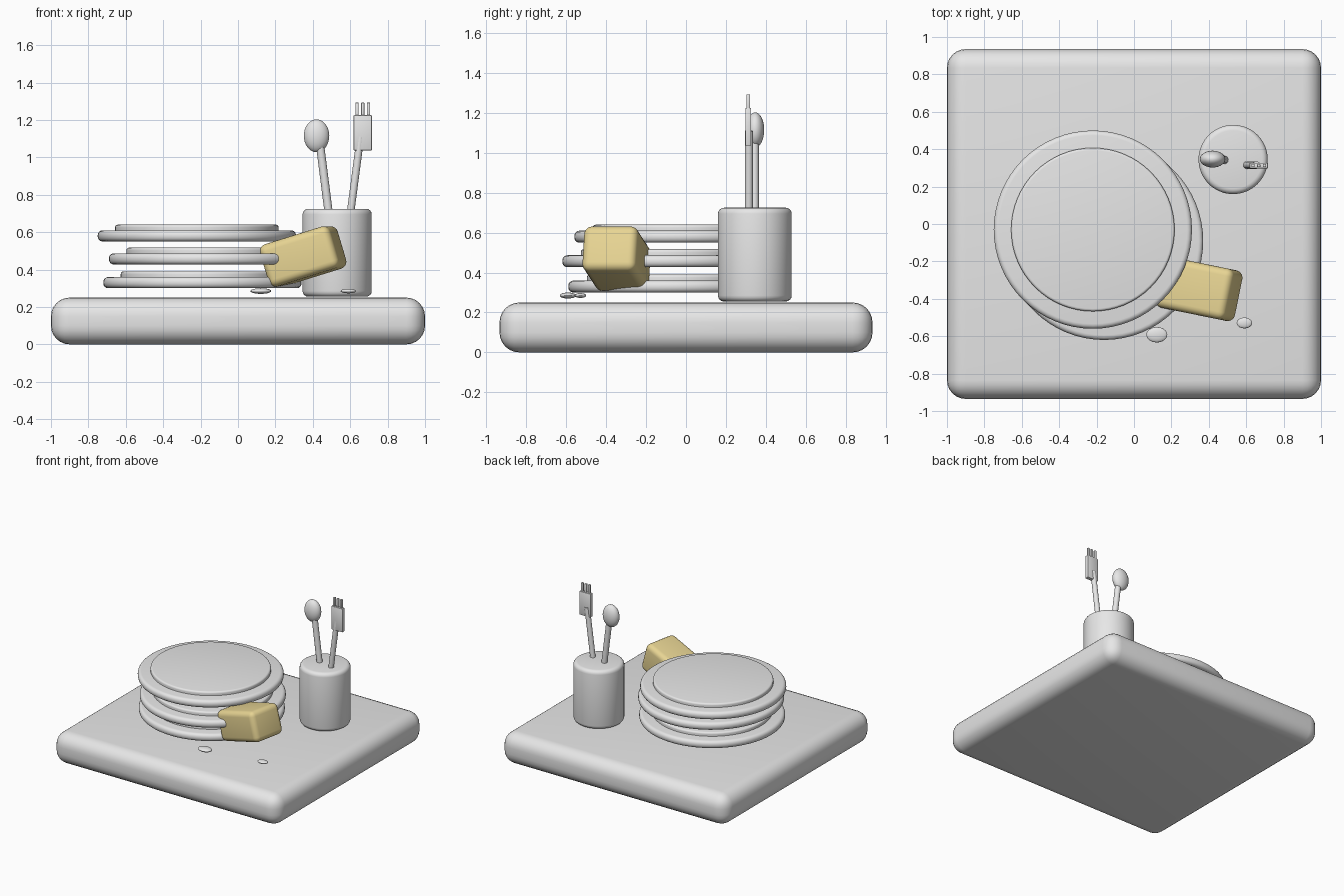
import bpy, math
from mathutils import Vector

if "Cube" in bpy.data.objects:
    bpy.data.objects.remove(bpy.data.objects["Cube"])


def material(name, rgb):
    m = bpy.data.materials.new(name)
    m.diffuse_color = (*rgb, 1)
    m.use_nodes = True
    m.node_tree.nodes["Principled BSDF"].inputs["Base Color"].default_value = m.diffuse_color
    return m


GREY = material("light_grey", (0.8, 0.8, 0.8))
YELLOW = material("sponge_yellow", (0.85, 0.70, 0.31))


def finish(ob, name, mat=GREY, bevel=0.0, segments=4):
    """Name, colour, apply scale, round the edges and smooth a part."""
    ob.name = ob.data.name = name
    ob.data.materials.append(mat)
    bpy.ops.object.transform_apply(location=False, rotation=False, scale=True)
    if bevel:
        mod = ob.modifiers.new("rounded_edges", 'BEVEL')
        mod.width, mod.segments = bevel, segments
        mod.limit_method, mod.angle_limit = 'ANGLE', math.radians(40)
        bpy.ops.object.modifier_apply(modifier=mod.name)
    bpy.ops.object.shade_smooth_by_angle(angle=math.radians(35))
    return ob


def box(name, center, size, mat=GREY, bevel=0.0, segments=4, rot=(0, 0, 0)):
    bpy.ops.mesh.primitive_cube_add(size=1, location=center,
                                    rotation=[math.radians(a) for a in rot])
    ob = bpy.context.object
    ob.scale = size
    return finish(ob, name, mat, bevel, segments)


def disc(name, x, y, z0, z1, radius, bevel, sides=64):
    bpy.ops.mesh.primitive_cylinder_add(vertices=sides, radius=radius, depth=z1 - z0,
                                        location=(x, y, (z0 + z1) / 2))
    return finish(bpy.context.object, name, GREY, bevel)


def rod(name, a, b, radius):
    a, b = Vector(a), Vector(b)
    bpy.ops.mesh.primitive_cylinder_add(
        vertices=20, radius=radius, depth=(b - a).length, location=(a + b) / 2,
        rotation=(b - a).to_track_quat('Z', 'Y').to_euler())
    return finish(bpy.context.object, name)


def ellipsoid(name, center, radii):
    bpy.ops.mesh.primitive_uv_sphere_add(segments=32, ring_count=16, radius=1, location=center)
    bpy.context.object.scale = radii
    return finish(bpy.context.object, name)


# Counter slab
box("counter_slab", (0, 0, 0.125), (2, 1.87, 0.25), bevel=0.1, segments=6)

# Stack of three plates, each a rounded rim with a raised centre
for i, (x, y, z) in enumerate([(-0.19, -0.06, 0.30), (-0.16, -0.09, 0.427), (-0.22, -0.03, 0.55)]):
    disc(f"plate_rim_{i + 1}", x, y, z, z + 0.06, 0.53, 0.026)
    disc(f"plate_centre_{i + 1}", x, y, z + 0.03, z + 0.09, 0.437, 0.014)

# Cutlery cup
disc("cutlery_cup", 0.53, 0.345, 0.255, 0.725, 0.185, 0.03)

# Spoon
rod("spoon_handle", (0.498, 0.343, 0.60), (0.433, 0.343, 1.11), 0.022)
ellipsoid("spoon_bowl", (0.42, 0.347, 1.115), (0.068, 0.045, 0.088))

# Fork
rod("fork_handle", (0.588, 0.315, 0.60), (0.655, 0.315, 1.11), 0.02)
box("fork_head", (0.667, 0.312, 1.131), (0.098, 0.03, 0.188), bevel=0.004, segments=2)
for i in (-1, 0, 1):
    box(f"fork_tine_{i + 2}", (0.667 + i * 0.031, 0.312, 1.245), (0.017, 0.017, 0.095),
        bevel=0.003, segments=2)

# Sponge leaning on the plates
box("sponge", (0.348, -0.348, 0.47), (0.40, 0.276, 0.235), YELLOW, 0.04, 5, rot=(0, -17, -11.5))

# Water drops
ellipsoid("water_drop_large", (0.122, -0.592, 0.285), (0.056, 0.041, 0.015))
ellipsoid("water_drop_small", (0.59, -0.529, 0.285), (0.041, 0.029, 0.012))
